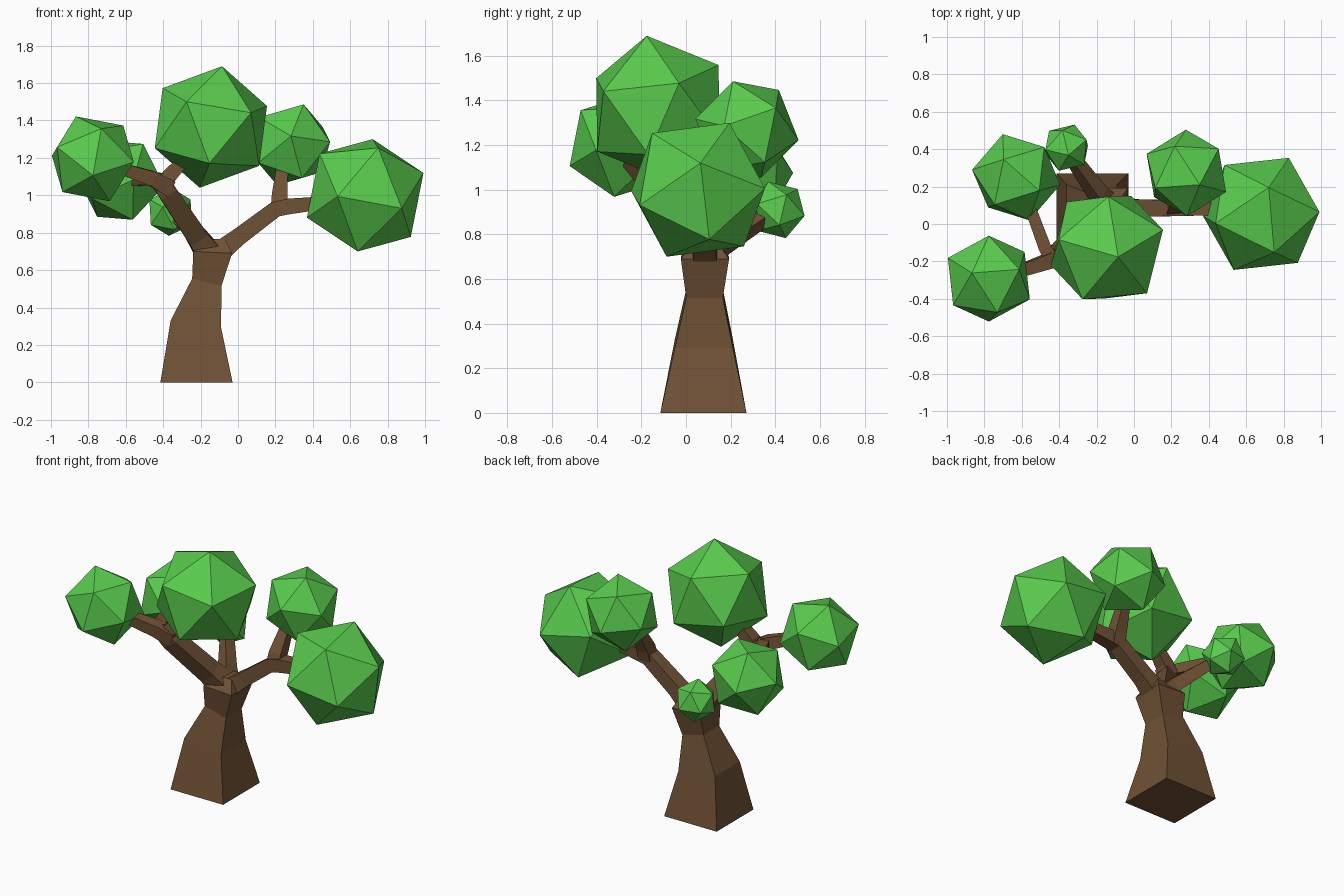
import bpy, bmesh
from mathutils import Vector, Matrix

if "Cube" in bpy.data.objects:
    bpy.data.objects.remove(bpy.data.objects["Cube"])


def material(name, rgb):
    m = bpy.data.materials.new(name)
    m.diffuse_color = (*rgb, 1)
    m.use_nodes = True
    m.node_tree.nodes["Principled BSDF"].inputs["Base Color"].default_value = m.diffuse_color
    return m


BARK = material("bark", (0.16, 0.083, 0.036))
LEAF = material("leaf", (0.10, 0.60, 0.075))


def add_object(name, bm, mat):
    bmesh.ops.recalc_face_normals(bm, faces=bm.faces)
    mesh = bpy.data.meshes.new(name)
    bm.to_mesh(mesh)
    bm.free()
    mesh.materials.append(mat)
    ob = bpy.data.objects.new(name, mesh)
    bpy.context.collection.objects.link(ob)
    return ob


def skin_rings(name, rings):
    """Bridge four-cornered rings into one capped solid."""
    bm = bmesh.new()
    loops = [[bm.verts.new(p) for p in ring] for ring in rings]
    for a, b in zip(loops, loops[1:]):
        for i in range(4):
            j = (i + 1) % 4
            bm.faces.new((a[i], a[j], b[j], b[i]))
    bm.faces.new(loops[0][::-1])
    bm.faces.new(loops[-1])
    return add_object(name, bm, BARK)


CORNERS = ((-1, -1), (1, -1), (1, 1), (-1, 1))


def branch(name, path):
    """Square limb along (x, y, z, half width) points."""
    pts = [Vector(p[:3]) for p in path]
    whole = (pts[-1] - pts[0]).normalized()
    ref = Vector((0, 0, 1)) if abs(whole.y) > 0.75 else Vector((0, 1, 0))
    rings = []
    for i, p in enumerate(pts):
        t = (pts[min(i + 1, len(pts) - 1)] - pts[max(i - 1, 0)]).normalized()
        u = t.cross(ref).normalized()
        v = t.cross(u)
        r = path[i][3]
        rings.append([p + u * a * r + v * b * r for a, b in CORNERS])
    return skin_rings(name, rings)


def frame(a, b):
    z = a.normalized()
    x = (b - z * b.dot(z)).normalized()
    return Matrix((x, z.cross(x), z)).transposed()


def foliage(name, centre, radius, tip, neighbour):
    """Icosahedron with one corner toward tip and the next toward neighbour."""
    bm = bmesh.new()
    bmesh.ops.create_icosphere(bm, subdivisions=1, radius=radius)
    bm.verts.ensure_lookup_table()
    v0 = bm.verts[0]
    v1 = v0.link_edges[0].other_vert(v0)
    rot = frame(Vector(tip), Vector(neighbour)) @ frame(v0.co, v1.co).transposed()
    bmesh.ops.transform(bm, matrix=rot.to_4x4(), verts=bm.verts)
    ob = add_object(name, bm, LEAF)
    ob.location = centre


# Trunk: centre, half sizes, left-to-right tilt
trunk = [(-0.222, 0.078, 0.0, 0.193, 0.193, 0),
         (-0.225, 0.080, 0.31, 0.135, 0.130, 0.02),
         (-0.167, 0.083, 0.535, 0.078, 0.082, 0.02),
         (-0.135, 0.085, 0.695, 0.104, 0.108, 0.005),
         (-0.125, 0.085, 0.765, 0.055, 0.055, 0)]
skin_rings("trunk", [[(x + a * hx, y + b * hy, z - a * k) for a, b in CORNERS]
                     for x, y, z, hx, hy, k in trunk])

# Right limb and its fork
branch("right_branch", [(-0.12, 0.085, 0.68, 0.06), (0.0, 0.085, 0.775, 0.047),
                        (0.20, 0.085, 0.925, 0.043), (0.27, 0.085, 0.94, 0.042),
                        (0.55, 0.08, 0.97, 0.03)])
branch("right_twig", [(0.22, 0.085, 0.92, 0.045), (0.222, 0.105, 0.99, 0.042),
                      (0.235, 0.18, 1.14, 0.03), (0.25, 0.23, 1.22, 0.03)])

# Left limb and its three forks
branch("left_branch", [(-0.15, 0.08, 0.68, 0.07), (-0.22, 0.02, 0.78, 0.055),
                       (-0.38, -0.15, 1.02, 0.05), (-0.43, -0.18, 1.08, 0.042)])
branch("front_left_twig", [(-0.37, -0.16, 1.04, 0.045), (-0.46, -0.20, 1.09, 0.04),
                           (-0.65, -0.265, 1.15, 0.03)])
branch("back_left_twig", [(-0.44, -0.19, 1.085, 0.035), (-0.475, -0.13, 1.09, 0.034),
                          (-0.56, 0.10, 1.08, 0.03)])
branch("upper_twig", [(-0.40, -0.16, 1.04, 0.045), (-0.37, -0.155, 1.10, 0.04),
                      (-0.26, -0.14, 1.22, 0.03)])

# Small limb at the back
branch("back_branch", [(-0.14, 0.09, 0.68, 0.06), (-0.19, 0.16, 0.76, 0.042),
                       (-0.34, 0.37, 0.89, 0.03)])

# Leaf clusters
foliage("foliage_top", (-0.145, -0.126, 1.365), 0.334, (0.06, -0.05, 0.325), (0.302, 0.095, 0.114))
foliage("foliage_right", (0.68, 0.054, 1.0), 0.334, (0.04, 0.141, 0.30), (0.31, 0.011, 0.12))
foliage("foliage_back_right", (0.28, 0.273, 1.27), 0.236, (0.07, -0.062, 0.213), (0.21, -0.10, 0.01))
foliage("foliage_front_left", (-0.776, -0.292, 1.195), 0.246, (-0.09, 0.03, 0.225), (0.168, 0.05, 0.177))
foliage("foliage_back_left", (-0.63, 0.25, 1.08), 0.241, (0.235, -0.04, -0.03), (0.096, -0.22, 0.0))
foliage("foliage_small_back", (-0.36, 0.408, 0.91), 0.133, (-0.01, 0.04, -0.127), (0.045, 0.125, -0.015))
